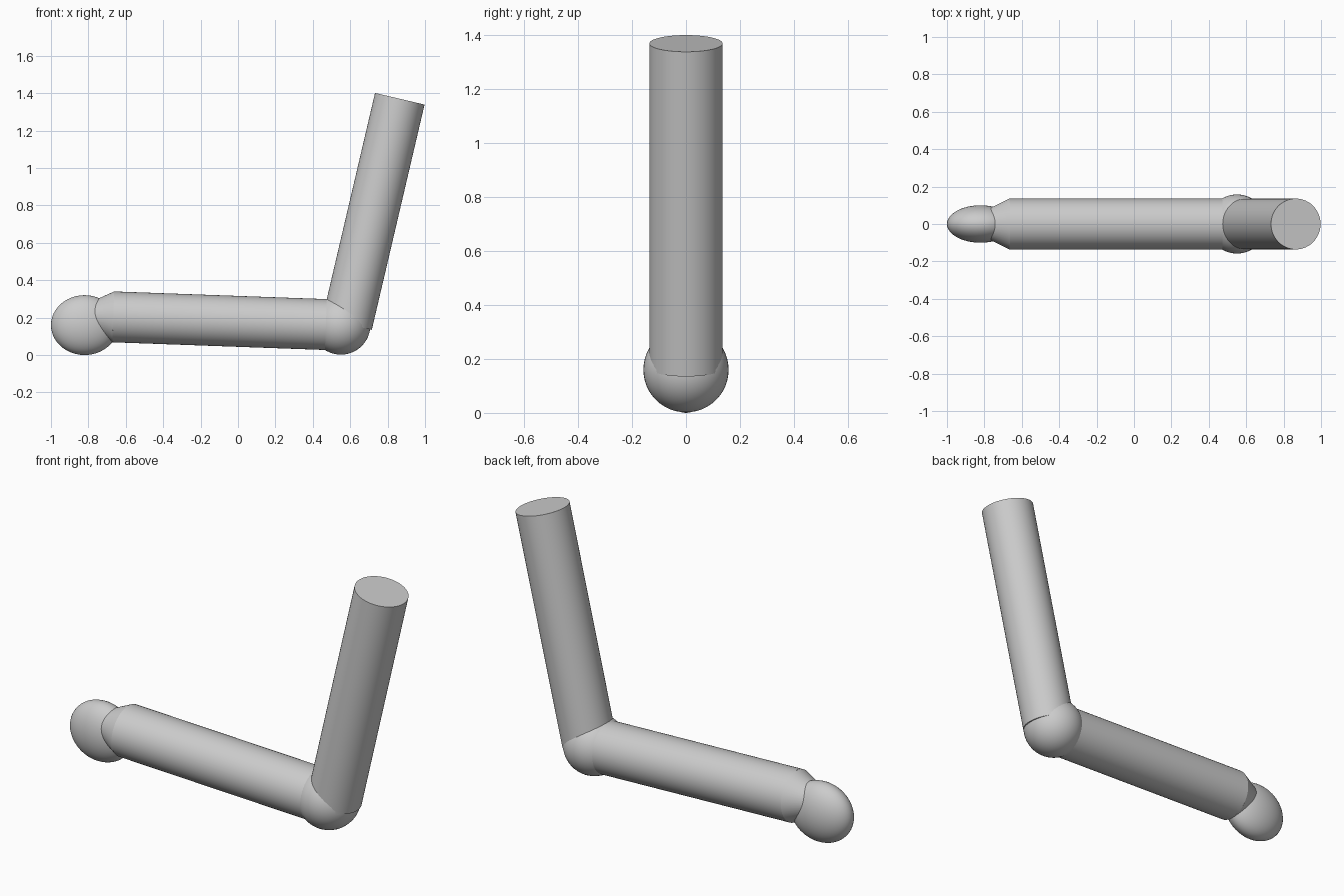
import bpy
import math
from mathutils import Vector

if "Cube" in bpy.data.objects:
    bpy.data.objects.remove(bpy.data.objects["Cube"])


def smooth(ob, angle=25):
    bpy.ops.object.select_all(action='DESELECT')
    ob.select_set(True)
    bpy.context.view_layer.objects.active = ob
    bpy.ops.object.shade_smooth_by_angle(angle=math.radians(angle))


def tube(name, start, end, r1, r2, sides=48):
    """Capped round tube from start (radius r1) to end (radius r2)."""
    a, b = Vector(start), Vector(end)
    bpy.ops.mesh.primitive_cone_add(vertices=sides, radius1=r1, radius2=r2,
                                    depth=(b - a).length, location=(a + b) / 2)
    ob = bpy.context.object
    ob.name = name
    ob.rotation_euler = (b - a).to_track_quat('Z', 'Y').to_euler()
    smooth(ob)
    return ob


def ball(name, centre, radii):
    bpy.ops.mesh.primitive_uv_sphere_add(segments=48, ring_count=24, radius=1, location=centre)
    ob = bpy.context.object
    ob.name = name
    ob.scale = radii
    bpy.ops.object.transform_apply(location=False, rotation=False, scale=True)
    smooth(ob)
    return ob


R = 0.136
shoulder, upper_base = (0.865, 0, 1.37), (0.583, 0, 0.166)
elbow = (0.55, 0, 0.16)
wrist, wrist_tip = (-0.667, 0, 0.204), (-0.80, 0, 0.209)

# Upper arm and elbow joint
tube("upper_arm", upper_base, shoulder, R, R)
ball("elbow", elbow, (0.158, 0.158, 0.158))

# Forearm with a tapered wrist
tube("forearm", elbow, wrist, R, R)
tube("wrist", wrist, wrist_tip, R, 0.07)

# Flattened round hand
ball("hand", (-0.82, 0, 0.16), (0.18, 0.10, 0.16))
